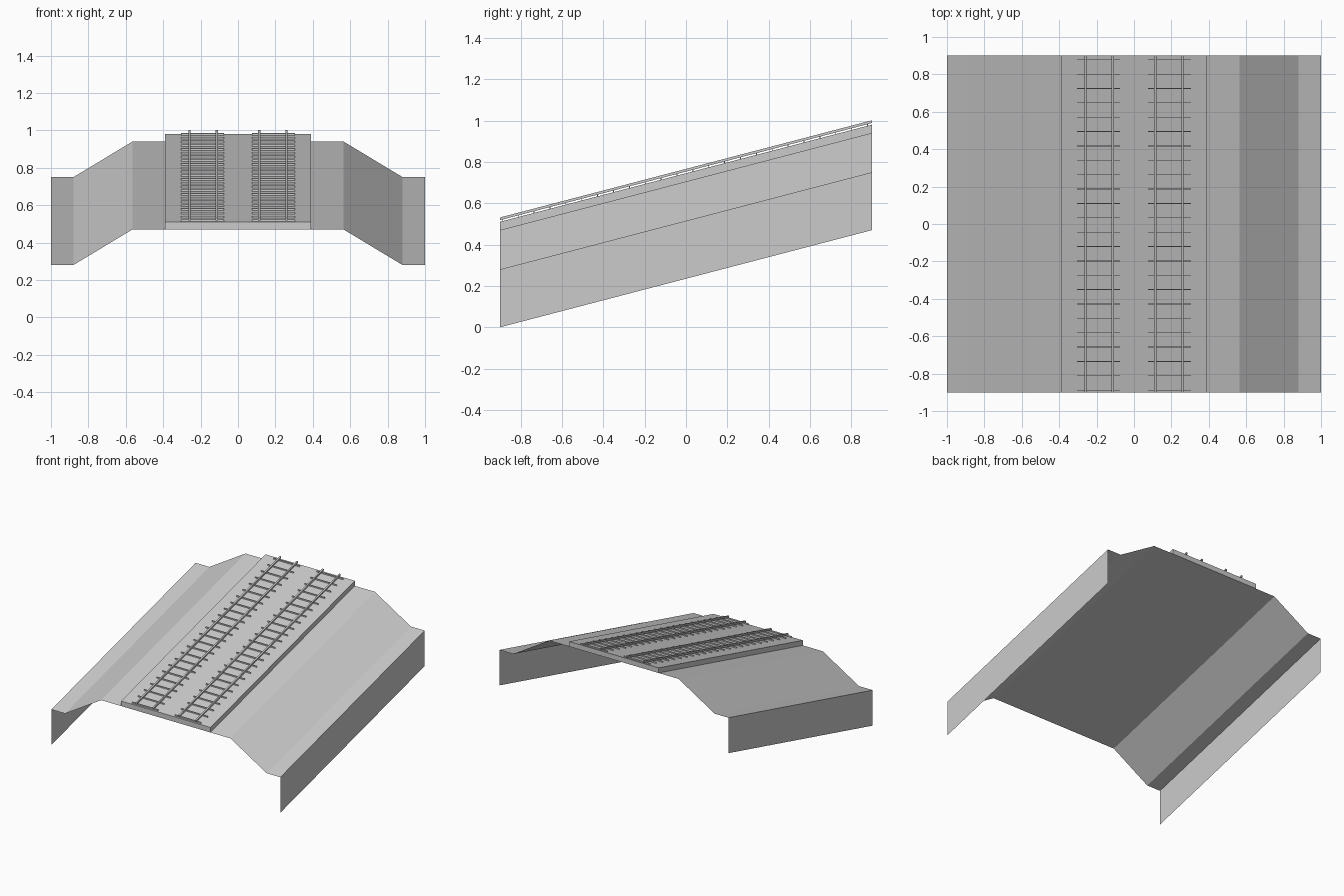
import bpy, bmesh

if "Cube" in bpy.data.objects:
    bpy.data.objects.remove(bpy.data.objects["Cube"])

HALF_LEN = 0.9           # half length along y
SLOPE = 0.47 / 1.8       # the whole track climbs towards the back


def lift(y):
    return SLOPE * (y + HALF_LEN)


def add_sweep(bm, profile, y0, y1, closed=True):
    """Sweep an (x, z) profile along the slope from y0 to y1."""
    front = [bm.verts.new((x, y0, z + lift(y0))) for x, z in profile]
    back = [bm.verts.new((x, y1, z + lift(y1))) for x, z in profile]
    n = len(profile)
    for i in range(n if closed else n - 1):
        j = (i + 1) % n
        bm.faces.new((front[i], front[j], back[j], back[i]))
    if closed:
        bm.faces.new(front[::-1])
        bm.faces.new(back)


def rect(x0, x1, z0, z1):
    return [(x0, z0), (x1, z0), (x1, z1), (x0, z1)]


def finish(bm, name, solid=True):
    if solid:
        bmesh.ops.recalc_face_normals(bm, faces=bm.faces)
    mesh = bpy.data.meshes.new(name)
    bm.to_mesh(mesh)
    bm.free()
    obj = bpy.data.objects.new(name, mesh)
    bpy.context.collection.objects.link(obj)
    return obj


# Embankment: open sheet with side walls, banks and a flat crown
half = [(1.0, 0.0), (1.0, 0.28), (0.88, 0.28), (0.565, 0.47)]
bm = bmesh.new()
add_sweep(bm, [(-x, z) for x, z in half] + half[::-1], -HALF_LEN, HALF_LEN, closed=False)
finish(bm, "embankment", solid=False)

# Ballast bed under both tracks
bm = bmesh.new()
add_sweep(bm, rect(-0.39, 0.39, 0.47, 0.51), -HALF_LEN, HALF_LEN)
finish(bm, "ballast_bed")

for side, label in ((-1, "left"), (1, "right")):
    # Pair of rails
    bm = bmesh.new()
    for x in (0.113, 0.259):
        add_sweep(bm, rect(side * x - 0.006, side * x + 0.006, 0.518, 0.531),
                  -HALF_LEN, HALF_LEN)
    finish(bm, label + "_rails")

    # Thin sleepers carrying the rails
    bm = bmesh.new()
    x0, x1 = sorted((side * 0.074, side * 0.304))
    for i in range(24):
        y = 0.878 - 0.0768 * i
        add_sweep(bm, rect(x0, x1, 0.509, 0.520), y - 0.002, y + 0.002)
    finish(bm, label + "_sleepers")
